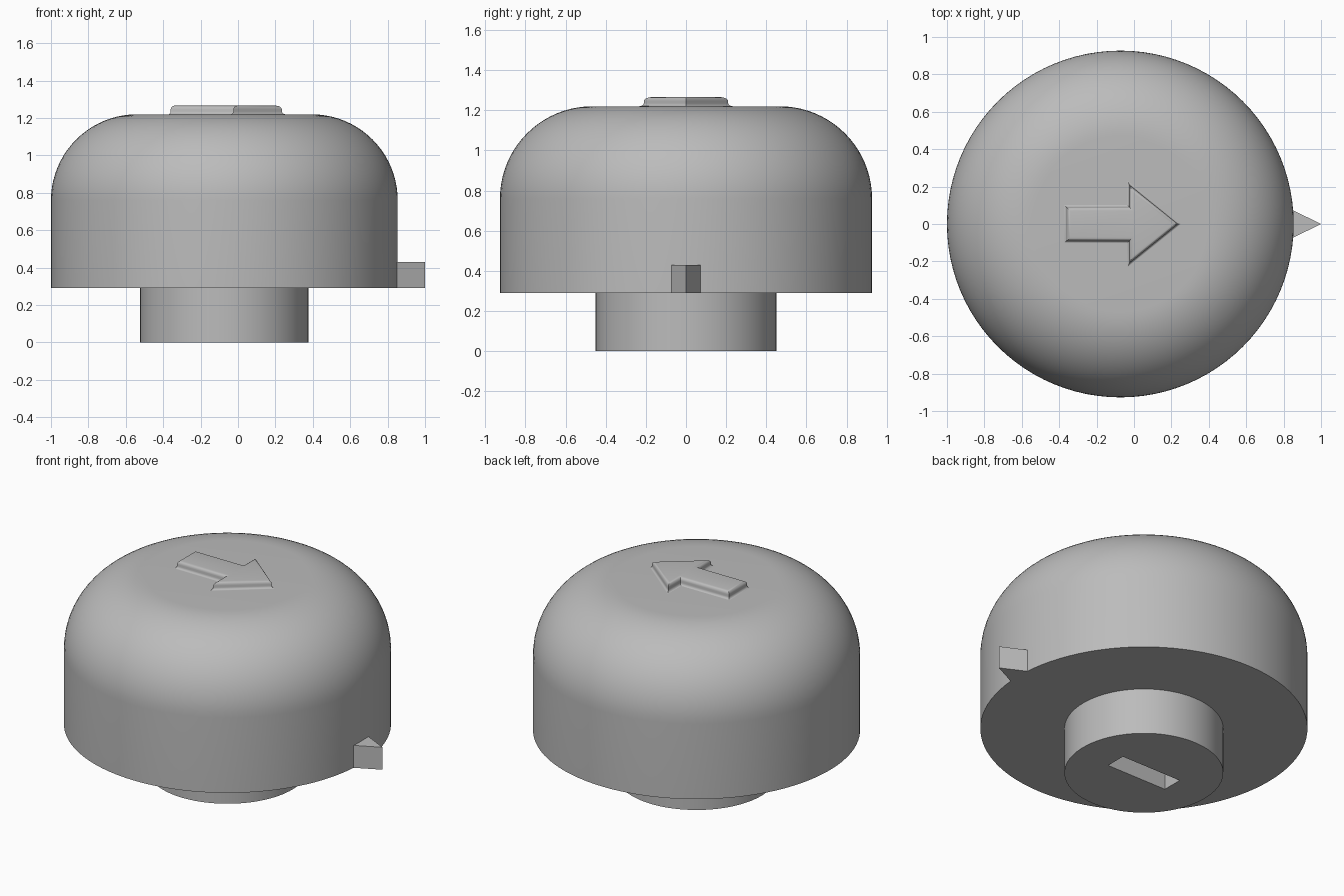
import bpy, bmesh, math
from mathutils import Vector

if "Cube" in bpy.data.objects:
    bpy.data.objects.remove(bpy.data.objects["Cube"], do_unlink=True)

AXIS_X = -0.073
TOP = 1.22
BASE = 0.29

grey = bpy.data.materials.new("plain grey")
grey.use_nodes = True
GREY = (0.5, 0.5, 0.5, 1)
grey.diffuse_color = GREY
grey.node_tree.nodes["Principled BSDF"].inputs["Base Color"].default_value = GREY


def finish(name, bm, smooth_angle=None):
    bmesh.ops.recalc_face_normals(bm, faces=bm.faces)
    mesh = bpy.data.meshes.new(name)
    bm.to_mesh(mesh)
    bm.free()
    mesh.materials.append(grey)
    obj = bpy.data.objects.new(name, mesh)
    bpy.context.collection.objects.link(obj)
    if smooth_angle:
        bpy.ops.object.select_all(action='DESELECT')
        obj.select_set(True)
        bpy.context.view_layer.objects.active = obj
        bpy.ops.object.shade_smooth_by_angle(angle=math.radians(smooth_angle))
    return obj


def loft(bm, rings):
    """Bridge equal-length rings of points and cap both ends."""
    loops = [[bm.verts.new(p) for p in ring] for ring in rings]
    n = len(loops[0])
    for low, high in zip(loops, loops[1:]):
        for i in range(n):
            j = (i + 1) % n
            bm.faces.new((low[i], low[j], high[j], high[i]))
    bm.faces.new(loops[0][::-1])
    bm.faces.new(loops[-1])


def circle(radius, z, sides=96):
    return [(AXIS_X + radius * math.cos(math.tau * i / sides),
             radius * math.sin(math.tau * i / sides), z) for i in range(sides)]


def offset(outline, d):
    """Mitred outward offset of a counter-clockwise outline."""
    result = []
    for i, p in enumerate(outline):
        a = (p - outline[i - 1]).normalized()
        b = (outline[(i + 1) % len(outline)] - p).normalized()
        na, nb = Vector((a.y, -a.x)), Vector((b.y, -b.x))
        result.append(p + (na + nb) * d / (1 + na.dot(nb)))
    return result


# Cap: straight skirt, large round shoulder, flat top
R, FILLET = 0.927, 0.46
steps = 20
profile = [(R, BASE)]
for k in range(steps + 1):
    t = math.pi / 2 * k / steps
    profile.append((R - FILLET + FILLET * math.cos(t), TOP - FILLET + FILLET * math.sin(t)))
bm = bmesh.new()
loft(bm, [circle(r, z) for r, z in profile])
finish("knob_cap", bm, 30)

# Stem with a rectangular shaft slot in its underside
bm = bmesh.new()
loft(bm, [circle(0.45, 0), circle(0.45, BASE)])
stem = finish("stem", bm)

bm = bmesh.new()
bmesh.ops.create_cube(bm, size=1)
bmesh.ops.scale(bm, vec=(0.42, 0.13, 0.5), verts=bm.verts)
bmesh.ops.translate(bm, vec=(AXIS_X, 0, 0), verts=bm.verts)
cutter = finish("slot_cutter", bm)
cut = stem.modifiers.new("slot", 'BOOLEAN')
cut.operation = 'DIFFERENCE'
cut.solver = 'EXACT'
cut.object = cutter
bpy.context.view_layer.objects.active = stem
stem.select_set(True)
bpy.ops.object.modifier_apply(modifier="slot")
bpy.data.objects.remove(cutter, do_unlink=True)
bpy.ops.object.select_all(action='DESELECT')
stem.select_set(True)
bpy.ops.object.shade_smooth_by_angle(angle=math.radians(30))

# Pointer wedge on the rim
bm = bmesh.new()
wedge = [(0.8, -0.098), (1.0, 0), (0.8, 0.098)]
loft(bm, [[(x, y, z) for x, y in wedge] for z in (BASE, 0.43)])
finish("pointer_wedge", bm)

# Raised arrow: flared foot, upright wall, rounded top edge
half = [(0.235, 0), (-0.025, 0.21), (-0.025, 0.09), (-0.36, 0.09)]
arrow = [Vector(p) for p in half] + [Vector((x, -y)) for x, y in half[:0:-1]]
HEIGHT, FOOT, EDGE = 0.047, 0.016, 0.02
section = []
for k in range(5):
    t = math.pi / 2 * k / 4
    section.append((FOOT * (1 - math.sin(t)), FOOT * (1 - math.cos(t))))
for k in range(5):
    t = math.pi / 2 * k / 4
    section.append((EDGE * (math.cos(t) - 1), HEIGHT - EDGE + EDGE * math.sin(t)))
bm = bmesh.new()
loft(bm, [[(p.x, p.y, TOP - 0.001 + z) for p in offset(arrow, d)] for d, z in section])
finish("raised_arrow", bm, 35)
